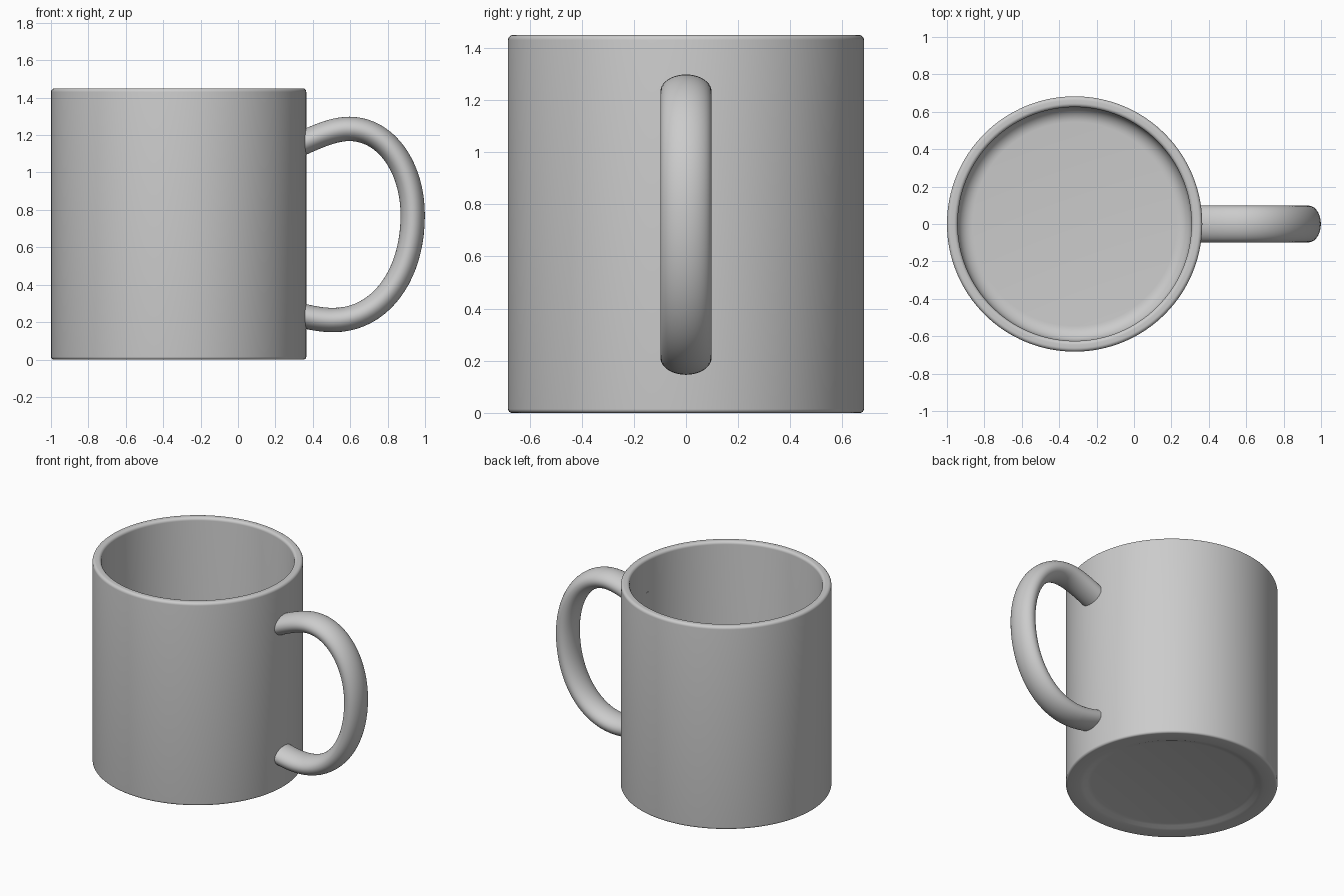
import bpy, bmesh
from math import sin, cos, pi, radians
from mathutils import Vector
from mathutils.geometry import interpolate_bezier

if "Cube" in bpy.data.objects:
    bpy.data.objects.remove(bpy.data.objects["Cube"])

CX = -0.3175          # axis of the cup
R, H = 0.6825, 1.45   # outer radius and height
RI, FLOOR = 0.625, 0.08


def arc(cx, cz, r, a0, a1, n=6):
    """Fillet points (radius, height) from angle a0 to a1 in degrees."""
    return [(cx + r * cos(radians(a0 + (a1 - a0) * i / n)),
             cz + r * sin(radians(a0 + (a1 - a0) * i / n))) for i in range(n + 1)]


def finish(bm, name):
    bmesh.ops.remove_doubles(bm, verts=bm.verts, dist=1e-5)
    bmesh.ops.recalc_face_normals(bm, faces=bm.faces)
    mesh = bpy.data.meshes.new(name)
    bm.to_mesh(mesh)
    bm.free()
    obj = bpy.data.objects.new(name, mesh)
    bpy.context.collection.objects.link(obj)
    bpy.ops.object.select_all(action='DESELECT')
    obj.select_set(True)
    bpy.context.view_layer.objects.active = obj
    bpy.ops.object.shade_smooth_by_angle(angle=radians(40))
    return obj


# Cup: one lathed profile, from the underside centre round to the inner floor
profile = [(0, 0.02), (0.52, 0.02), (0.545, 0.015), (0.57, 0.005), (0.595, 0)]
profile += arc(R - 0.015, 0.015, 0.015, -90, 0)
profile += arc(R - 0.02, H - 0.02, 0.02, 0, 90)
profile += arc(RI + 0.02, H - 0.02, 0.02, 90, 180)
profile += arc(RI - 0.08, FLOOR + 0.08, 0.08, 0, -90, 8)
profile += [(0, FLOOR)]

bm = bmesh.new()
verts = [bm.verts.new((CX + r, 0, z)) for r, z in profile]
edges = [bm.edges.new(pair) for pair in zip(verts, verts[1:])]
bmesh.ops.spin(bm, geom=verts + edges, cent=(CX, 0, 0), axis=(0, 0, 1),
               angle=2 * pi, steps=128, use_duplicate=False)
finish(bm, "cup")

# Handle: oval section swept along a smooth path in the xz plane
# Each key: point, incoming handle, outgoing handle
keys = [((0.332, 1.152), None, (0.42, 1.19)),
        ((0.595, 1.233), (0.51, 1.233), (0.79, 1.233)),
        ((0.934, 0.77), (0.934, 1.03), (0.934, 0.45)),
        ((0.51, 0.211), (0.76, 0.211), (0.45, 0.211)),
        ((0.332, 0.238), (0.39, 0.222), None)]
path = []
for a, b in zip(keys, keys[1:]):
    pts = interpolate_bezier(*[Vector(p) for p in (a[0], a[2], b[1], b[0])], 21)
    path += pts[:-1]
path.append(Vector(keys[-1][0]))

bm = bmesh.new()
N = 40
rings = []
for i, p in enumerate(path):
    t = (path[min(i + 1, len(path) - 1)] - path[max(i - 1, 0)]).normalized()
    n = Vector((-t.y, t.x))
    ring = []
    for k in range(N):
        a = 2 * pi * k / N
        q = p + n * 0.065 * sin(a)
        ring.append(bm.verts.new((q.x, 0.098 * cos(a), q.y)))
    rings.append(ring)
for r0, r1 in zip(rings, rings[1:]):
    for k in range(N):
        bm.faces.new((r0[k], r0[(k + 1) % N], r1[(k + 1) % N], r1[k]))
bm.faces.new(rings[0])
bm.faces.new(rings[-1])
finish(bm, "handle")
